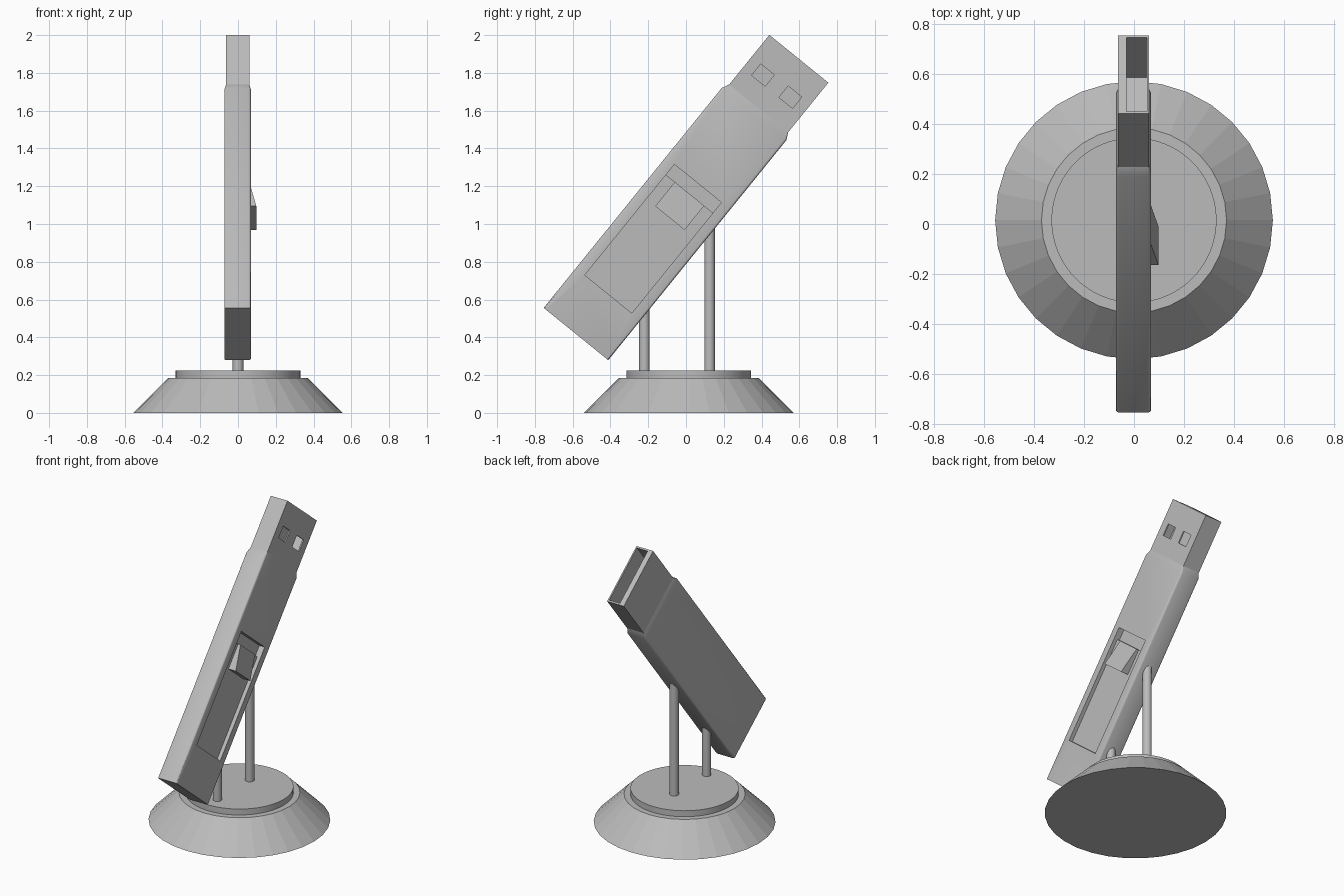
import bpy, bmesh, math
from mathutils import Matrix, Vector

cube = bpy.data.objects.get("Cube")
if cube:
    bpy.data.objects.remove(cube, do_unlink=True)

grey = bpy.data.materials.new("plain grey")
grey.use_nodes = True
GREY = (0.5, 0.5, 0.5, 1)
grey.diffuse_color = GREY
grey.node_tree.nodes["Principled BSDF"].inputs["Base Color"].default_value = GREY

# Tilted stick frame: local x = thickness, y = width, z = length from the tail end
TILT = Matrix.Translation((-0.002, -0.5825, 0.4175)) @ Matrix.Rotation(math.radians(-39), 4, "X")


def finish(name, bm, matrix=None, smooth=False):
    bmesh.ops.recalc_face_normals(bm, faces=bm.faces)
    mesh = bpy.data.meshes.new(name)
    bm.to_mesh(mesh)
    bm.free()
    mesh.materials.append(grey)
    ob = bpy.data.objects.new(name, mesh)
    bpy.context.collection.objects.link(ob)
    if matrix:
        ob.matrix_world = matrix
    if smooth:
        bpy.ops.object.select_all(action="DESELECT")
        ob.select_set(True)
        bpy.context.view_layer.objects.active = ob
        bpy.ops.object.shade_smooth_by_angle(angle=math.radians(30))
    return ob


def box(name, x, y, z):
    bm = bmesh.new()
    bmesh.ops.create_cube(bm, size=1)
    for v in bm.verts:
        v.co = [a + (b - a) * (c + 0.5) for (a, b), c in zip((x, y, z), v.co)]
    return finish(name, bm, TILT)


def cylinder(name, y, r1, r2, z1, z2, sides, smooth):
    bm = bmesh.new()
    place = Matrix.Translation((0, y, (z1 + z2) / 2))
    bmesh.ops.create_cone(bm, cap_ends=True, segments=sides, radius1=r1, radius2=r2,
                          depth=z2 - z1, matrix=place)
    return finish(name, bm, None, smooth)


def loft(name, rings):
    bm = bmesh.new()
    loops = [[bm.verts.new(p) for p in ring] for ring in rings]
    n = len(loops[0])
    for a, b in zip(loops, loops[1:]):
        for i in range(n):
            j = (i + 1) % n
            bm.faces.new((a[i], a[j], b[j], b[i]))
    bm.faces.new(loops[0])
    bm.faces.new(loops[-1])
    return finish(name, bm, TILT, True)


def rounded_ring(hx, hy, z, r, steps=3):
    ring = []
    for k, (sx, sy) in enumerate(((1, 1), (-1, 1), (-1, -1), (1, -1))):
        for i in range(steps + 1):
            a = math.pi / 2 * (k + i / steps)
            ring.append(Vector((sx * (hx - r) + r * math.cos(a),
                                sy * (hy - r) + r * math.sin(a), z)))
    return ring


def cut(target, *cutters):
    bpy.context.view_layer.objects.active = target
    for c in cutters:
        c.hide_render = True
        mod = target.modifiers.new("cut", "BOOLEAN")
        mod.operation, mod.solver, mod.object = "DIFFERENCE", "EXACT", c
        bpy.ops.object.modifier_apply(modifier=mod.name)
        bpy.data.objects.remove(c, do_unlink=True)


# Stand
cylinder("base_cone", 0.015, 0.555, 0.37, 0, 0.185, 32, False)
cylinder("base_disc", 0.015, 0.33, 0.33, 0.18, 0.225, 64, True)
cylinder("front_post", -0.22, 0.028, 0.028, 0.22, 0.58, 24, True)
cylinder("back_post", 0.125, 0.028, 0.028, 0.22, 1.01, 24, True)

# Stick body with a tapered shoulder and a slider recess on its left side
body = loft("stick_body", [rounded_ring(0.07, 0.22, 0, 0.012),
                           rounded_ring(0.07, 0.22, 1.498, 0.012),
                           rounded_ring(0.062, 0.201, 1.537, 0.004)])
cut(body, box("slot_cutter", (0.03, 0.2), (-0.16, 0.16), (0.272, 1.026)))

# Slider plate with a wedge thumb button
box("slider_plate", (0.02, 0.045), (-0.16, 0.16), (0.272, 0.955))
bm = bmesh.new()
sides = [[bm.verts.new((x, y, z)) for x, z in
          ((0.04, 0.79), (0.099, 0.79), (0.062, 0.955), (0.04, 0.955))] for y in (-0.1, 0.1)]
for i in range(4):
    j = (i + 1) % 4
    bm.faces.new((sides[0][i], sides[0][j], sides[1][j], sides[1][i]))
for s in sides:
    bm.faces.new(s)
finish("slider_button", bm, TILT)

# Hollow plug with two windows on its left side
plug = box("plug_shell", (-0.062, 0.062), (-0.201, 0.201), (1.53, 1.875))
cut(plug, box("cavity_cutter", (-0.027, 0.053), (-0.19, 0.19), (1.62, 2.0)),
    *[box("window_cutter", (0.03, 0.1), (y - 0.046, y + 0.046), (1.65, 1.727))
      for y in (-0.093, 0.093)])
